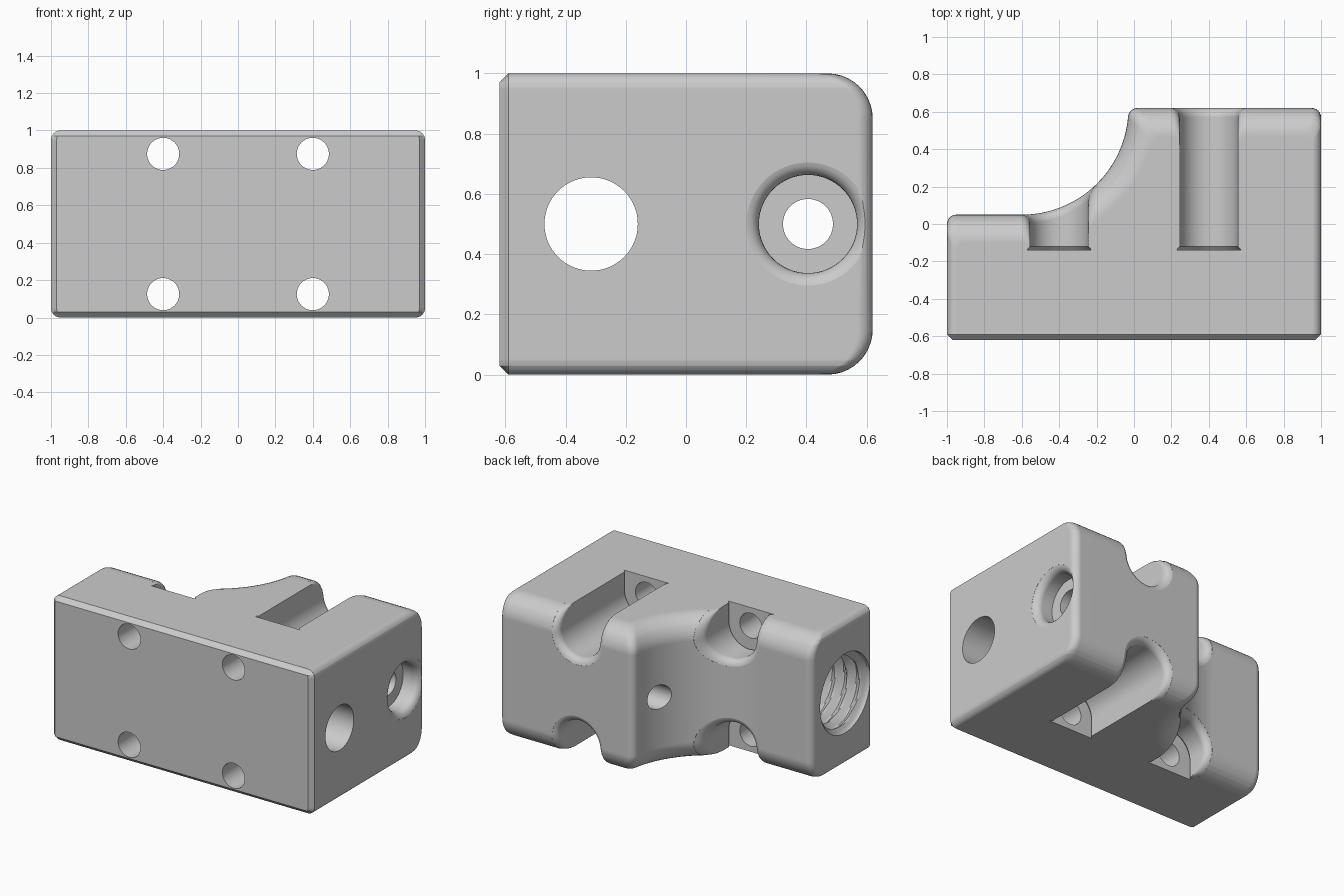
import bpy, bmesh
from math import sin, cos, pi, sqrt, atan2, radians

if "Cube" in bpy.data.objects:
    bpy.data.objects.remove(bpy.data.objects["Cube"], do_unlink=True)

FRONT, BACK = -0.62, 0.62
LOW_BACK = 0.05            # back of the shallow end
SCOOP_X, SCOOP_R = -0.6, 0.57
ROUND, FILLET, CHAMFER = 0.15, 0.05, 0.03

grey = bpy.data.materials.new("machined_grey")
grey.use_nodes = True
grey.diffuse_color = (0.6, 0.6, 0.6, 1)
grey.node_tree.nodes["Principled BSDF"].inputs["Base Color"].default_value = (0.6, 0.6, 0.6, 1)


def loft(name, rings):
    """Closed solid through equally sized rings of points."""
    bm = bmesh.new()
    loops = [[bm.verts.new(p) for p in ring] for ring in rings]
    n = len(loops[0])
    for a, b in zip(loops, loops[1:]):
        for i in range(n):
            j = (i + 1) % n
            bm.faces.new((a[i], a[j], b[j], b[i]))
    bm.faces.new(loops[0])
    bm.faces.new(loops[-1])
    bmesh.ops.recalc_face_normals(bm, faces=bm.faces)
    mesh = bpy.data.meshes.new(name)
    bm.to_mesh(mesh)
    bm.free()
    mesh.materials.append(grey)
    obj = bpy.data.objects.new(name, mesh)
    bpy.context.collection.objects.link(obj)
    return obj


def lathe(name, axis, a, b, profile, n=64):
    """Turned solid along x or y; profile holds (position, radius)."""
    rings = []
    for p, r in profile:
        circle = [(a + r * cos(2 * pi * i / n), b + r * sin(2 * pi * i / n)) for i in range(n)]
        rings.append([(p, u, v) if axis == "x" else (u, p, v) for u, v in circle])
    return loft(name, rings)


def drop(h, r):
    """Inward offset of a rounded edge at height h from the face."""
    h = min(max(h, 0), r)
    return r - sqrt(r * r - (r - h) ** 2)


def arc(cx, cy, r, a0, a1, n):
    return [(cx + r * cos(a0 + (a1 - a0) * i / n), cy + r * sin(a0 + (a1 - a0) * i / n))
            for i in range(n + 1)]


def outline(h):
    """Plan of the block at distance h from the top or bottom face."""
    d, w, f = drop(h, ROUND), 1 - drop(h, FILLET), FILLET
    yf = FRONT + max(0, CHAMFER - h)
    r = SCOOP_R + d
    yc = BACK - d - f
    xc = SCOOP_X + sqrt((r + f) ** 2 - (d + f) ** 2)
    ang = atan2(yc - BACK, xc - SCOOP_X)
    pts = [(-w + CHAMFER, yf), (w - CHAMFER, yf), (w, FRONT + CHAMFER)]
    pts += arc(w - f, yc, f, 0, pi / 2, 6)
    pts += arc(xc, yc, f, pi / 2, pi + ang, 6)
    pts += arc(SCOOP_X, BACK, r, ang, -pi / 2, 32)[1:]
    pts += arc(-w + f, LOW_BACK - d - f, f, pi / 2, pi, 6)
    pts.append((-w, FRONT + CHAMFER))
    return pts


def back_y(x, z):
    """Back surface of the block above mid height."""
    d = drop(1 - z, ROUND)
    if x < SCOOP_X:
        return LOW_BACK - d
    if x < 0:
        return BACK - sqrt((SCOOP_R + d) ** 2 - (x - SCOOP_X) ** 2)
    return BACK - d


# Block with rounded back edges, scooped corner and chamfered front
heights = sorted([ROUND * (1 - cos(radians(9 * k))) for k in range(11)] + [CHAMFER, FILLET])
levels = [(h, h) for h in heights] + [(1 - h, h) for h in reversed(heights)]
block = loft("mounting_block", [[(x, y, z) for x, y in outline(h)] for z, h in levels])


# Screw-head slots: U section, flared where they leave the back
def slot(name, cx, flip):
    r, cz = 0.155, 0.875
    wall = [1.2, 1.0, 0.995, 0.985, 0.965, 0.94, 0.91]
    section = [(cx - r, z, -1, 0) for z in wall]
    section += [(cx + r * cos(a), cz + r * sin(a), cos(a), sin(a))
                for a in [pi + pi * i / 24 for i in range(25)]]
    section += [(cx + r, z, 1, 0) for z in reversed(wall)]

    def ring(flare, y_of):
        out = []
        for x, z, nx, nz in section:
            px, pz = x + flare * nx, z + flare * nz
            out.append((px, y_of(px, pz), 1 - pz if flip else pz))
        return out

    rings = [ring(0.018, lambda x, z: -0.14), ring(0, lambda x, z: -0.12)]
    for k in range(7):
        a = radians(80) * k / 6
        rings.append(ring(FILLET * (1 - cos(a)), lambda x, z: max(
            back_y(x, z) - FILLET * (1 - sin(a)), -0.115 + 0.001 * k)))
    rings.append(ring(FILLET * (1 - cos(radians(80))), lambda x, z: 0.8))
    return loft(name, rings)


cutters = []
for side, cx in (("left", 0.4), ("right", -0.4)):
    for end, z in (("upper", 0.875), ("lower", 0.125)):
        cutters.append(slot(f"{side}_{end}_slot", cx, z < 0.5))
        cutters.append(lathe(f"{side}_{end}_screw_hole", "y", cx, z, [(-0.8, 0.086), (0, 0.086)], 40))

# Cross hole with a filleted counterbore
lip = [(1 - FILLET * (1 - sin(a)), 0.163 + FILLET * (1 - cos(a)))
       for a in [radians(80) * k / 6 for k in range(6, -1, -1)]]
cutters.append(lathe("cross_hole", "x", 0.405, 0.5,
                     [(1.2, lip[0][1])] + lip + [(0.87, 0.163), (0.87, 0.083), (-0.3, 0.083)]))

# Main bore, then the helical thread at its wide end
cutters.append(lathe("main_bore", "x", -0.315, 0.5, [(1.2, 0.155), (-0.6, 0.155)]))
n, steps, pitch = 64, 66, 0.09
thread = []
for s in range(steps + 1):
    x = -1.06 + 0.56 * s / steps
    ring = []
    for i in range(n):
        t = 2 * pi * i / n
        wave = abs(((x / pitch + i / n) % 1) * 2 - 1)
        r = 0.275 - 0.05 * max(0, x + 1) - 0.045 * wave * min(1, max(0, (x + 1) / 0.04))
        ring.append((x, -0.315 + r * cos(t), 0.5 + r * sin(t)))
    thread.append(ring)
cutters.append(loft("thread", thread))

# Cut everything out of the block
bpy.context.view_layer.objects.active = block
for cutter in cutters:
    cutter.hide_render = True
    mod = block.modifiers.new("cut", "BOOLEAN")
    mod.operation, mod.solver, mod.object = "DIFFERENCE", "EXACT", cutter
    bpy.ops.object.modifier_apply(modifier=mod.name)
    bpy.data.objects.remove(cutter, do_unlink=True)

# Smooth fillets, crisp machined edges
bpy.ops.object.select_all(action="DESELECT")
block.select_set(True)
bpy.ops.object.shade_smooth_by_angle(angle=radians(28))
weighted = block.modifiers.new("weighted_normals", "WEIGHTED_NORMAL")
weighted.keep_sharp = True
